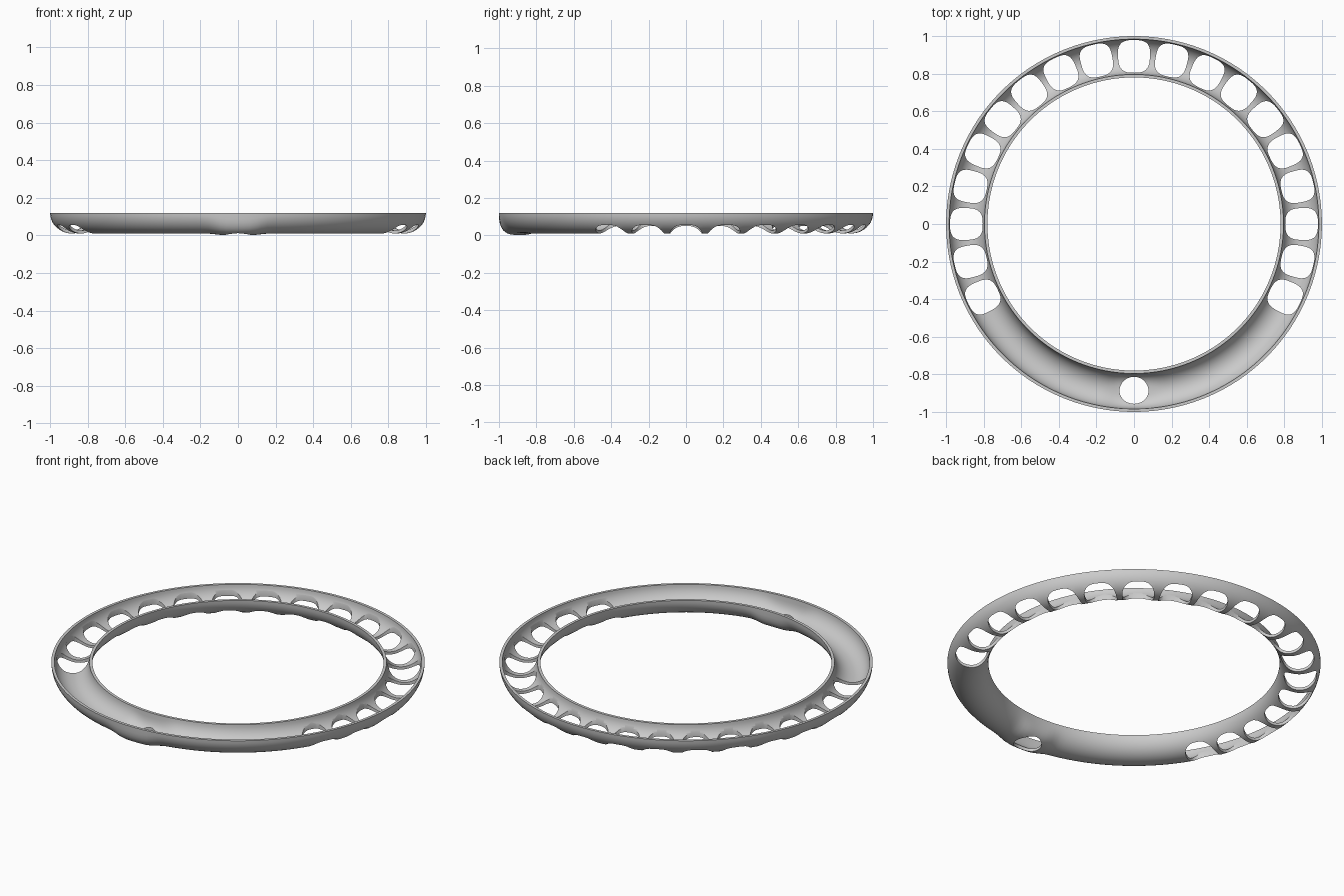
import bpy, bmesh
from math import sin, cos, pi, radians, exp

if "Cube" in bpy.data.objects:
    bpy.data.objects.remove(bpy.data.objects["Cube"])

SEG, N = 196, 20
MID, RAD, WALL, TOP = 0.89, 0.11, 0.016, 0.12


def make_object(name, bm):
    bmesh.ops.recalc_face_normals(bm, faces=bm.faces)
    me = bpy.data.meshes.new(name)
    bm.to_mesh(me)
    bm.free()
    ob = bpy.data.objects.new(name, me)
    bpy.context.collection.objects.link(ob)
    return ob


def spow(v, e):
    return (abs(v) ** e) * (1 if v >= 0 else -1)


def section(bulge):
    # U-shaped channel: outer skin, then inner skin back; bulge fills it out
    e = 1 - 0.3 * bulge
    pts = []
    for i in range(N + 1):
        t = pi * i / N
        pts.append((MID + RAD * spow(cos(t), e),
                    TOP - (RAD + 0.01 * bulge) * spow(sin(t), e)))
    r = RAD - WALL
    for i in range(N, -1, -1):
        t = pi * i / N
        pts.append((MID + r * spow(cos(t), e),
                    TOP - (r + 0.01 * bulge) * spow(sin(t), e)))
    return pts


# channel ring, slightly swollen around the front drain hole
bm = bmesh.new()
rings = []
for s in range(SEG):
    a = 2 * pi * s / SEG - pi / 2
    d = min(s, SEG - s) * 360 / SEG
    pts = section(exp(-(d / 8) ** 4))
    rings.append([bm.verts.new((r * cos(a), r * sin(a), z)) for r, z in pts])
M = len(rings[0])
for s in range(SEG):
    A, B = rings[s], rings[(s + 1) % SEG]
    for j in range(M):
        k = (j + 1) % M
        bm.faces.new((A[j], B[j], B[k], A[k]))
ring = make_object("channel_ring", bm)


# cutters: rounded-square windows and one round front hole
def add_prism(bm, ang, rc, hr, ht, power, n=40):
    loops = []
    for z in (-0.1, 0.3):
        loop = []
        for i in range(n):
            t = 2 * pi * i / n + 0.01
            r = rc + hr * spow(cos(t), 2 / power)
            w = ht * spow(sin(t), 2 / power) * (1 + 0.5 * (r - rc))
            loop.append(bm.verts.new((r * cos(ang) - w * sin(ang),
                                      r * sin(ang) + w * cos(ang), z)))
        loops.append(loop)
    lo, hi = loops
    bm.faces.new(lo[::-1])
    bm.faces.new(hi)
    for i in range(n):
        k = (i + 1) % n
        bm.faces.new((lo[i], lo[k], hi[k], hi[i]))


bm = bmesh.new()
for i in range(-9, 10):
    add_prism(bm, radians(90 + i * 360 / 28), 0.892, 0.087, 0.085, 3.0)
add_prism(bm, radians(-90), 0.885, 0.072, 0.077, 2.0)
cutter = make_object("window_cutter", bm)
cutter.hide_render = True

mod = ring.modifiers.new("windows", 'BOOLEAN')
mod.operation = 'DIFFERENCE'
mod.solver = 'EXACT'
mod.object = cutter
bpy.ops.object.select_all(action='DESELECT')
bpy.context.view_layer.objects.active = ring
ring.select_set(True)
bpy.ops.object.modifier_apply(modifier=mod.name)
bpy.data.objects.remove(cutter)
bpy.ops.object.shade_smooth_by_angle(angle=radians(35))
